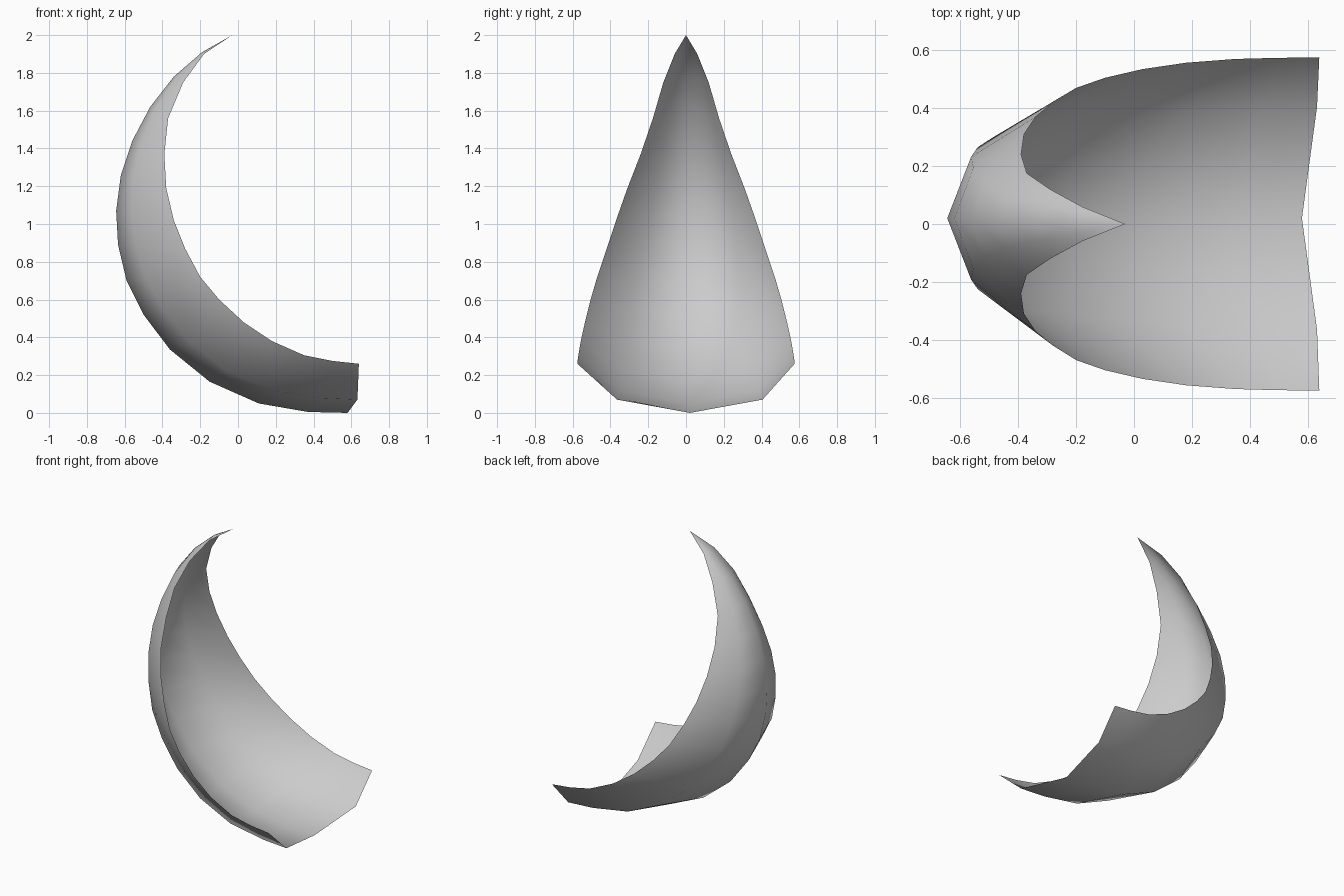
import bpy
import bmesh
from mathutils import Vector

default_cube = bpy.data.objects.get("Cube")
if default_cube:
    bpy.data.objects.remove(default_cube, do_unlink=True)


def make_material(name, colour):
    material = bpy.data.materials.new(name)
    material.use_nodes = True
    material.diffuse_color = colour
    material.node_tree.nodes["Principled BSDF"].inputs["Base Color"].default_value = colour
    return material


# Outer ridge (x, z) from the tip down to the open end
KEEL = [(-.03, 2), (-.19, 1.91), (-.34, 1.78), (-.465, 1.62), (-.56, 1.44),
        (-.62, 1.26), (-.645, 1.07), (-.635, .89), (-.59, .7), (-.5, .52),
        (-.36, .335), (-.15, .165), (.11, .05), (.37, .005), (.58, 0)]

# Inner rim (x, half width, z), row for row with the ridge
RIM = [(-.03, 0, 2), (-.18, .06, 1.9), (-.29, .12, 1.75), (-.37, .175, 1.56),
       (-.39, .24, 1.37), (-.38, .31, 1.19), (-.34, .37, 1.02), (-.28, .42, .87),
       (-.2, .47, .72), (-.1, .505, .6), (.03, .535, .48), (.18, .557, .38),
       (.35, .57, .305), (.5, .574, .275), (.64, .575, .26)]

RIDGE_SHIFT = .02


def cross_section(row):
    """Five points across the shell: rim, shoulder, ridge, shoulder, rim."""
    t = row / (len(KEEL) - 1)
    x, z = KEEL[row]
    shift = RIDGE_SHIFT * min(1, t * 3)
    ridge = Vector((x, shift, z))
    rim_x, width, rim_z = RIM[row]
    spread = .5 + .17 * t
    # The shoulders flare forward towards the open end
    depth_x = .27 + .6 * max(0, t - .85) / .15
    shoulder_x = x + (rim_x - x) * depth_x
    shoulder_z = z + (rim_z - z) * .27

    def half(side):
        return [Vector((rim_x, side * width, rim_z)),
                Vector((shoulder_x, side * width * spread + shift, shoulder_z))]

    return half(-1) + [ridge] + half(1)[::-1]


# Curved shell, a single open skin that closes to a point at the tip
bm = bmesh.new()
rows = [[bm.verts.new(p) for p in cross_section(r)] for r in range(len(KEEL))]
for upper, lower in zip(rows, rows[1:]):
    for i in range(len(upper) - 1):
        bm.faces.new((upper[i], upper[i + 1], lower[i + 1], lower[i]))
bmesh.ops.remove_doubles(bm, verts=rows[0], dist=.03)
bmesh.ops.recalc_face_normals(bm, faces=bm.faces)

# Turn the skin so its normals point to the convex side
bm.normal_update()
middle = Vector((.3, 0, 1.1))
if sum(f.normal.dot(f.calc_center_median() - middle) for f in bm.faces) < 0:
    bmesh.ops.reverse_faces(bm, faces=bm.faces)
for face in bm.faces:
    face.smooth = True

mesh = bpy.data.meshes.new("claw_shell")
bm.to_mesh(mesh)
bm.free()
mesh.materials.append(make_material("light_grey", (.6, .6, .6, 1)))
shell = bpy.data.objects.new("claw_shell", mesh)
bpy.context.scene.collection.objects.link(shell)
